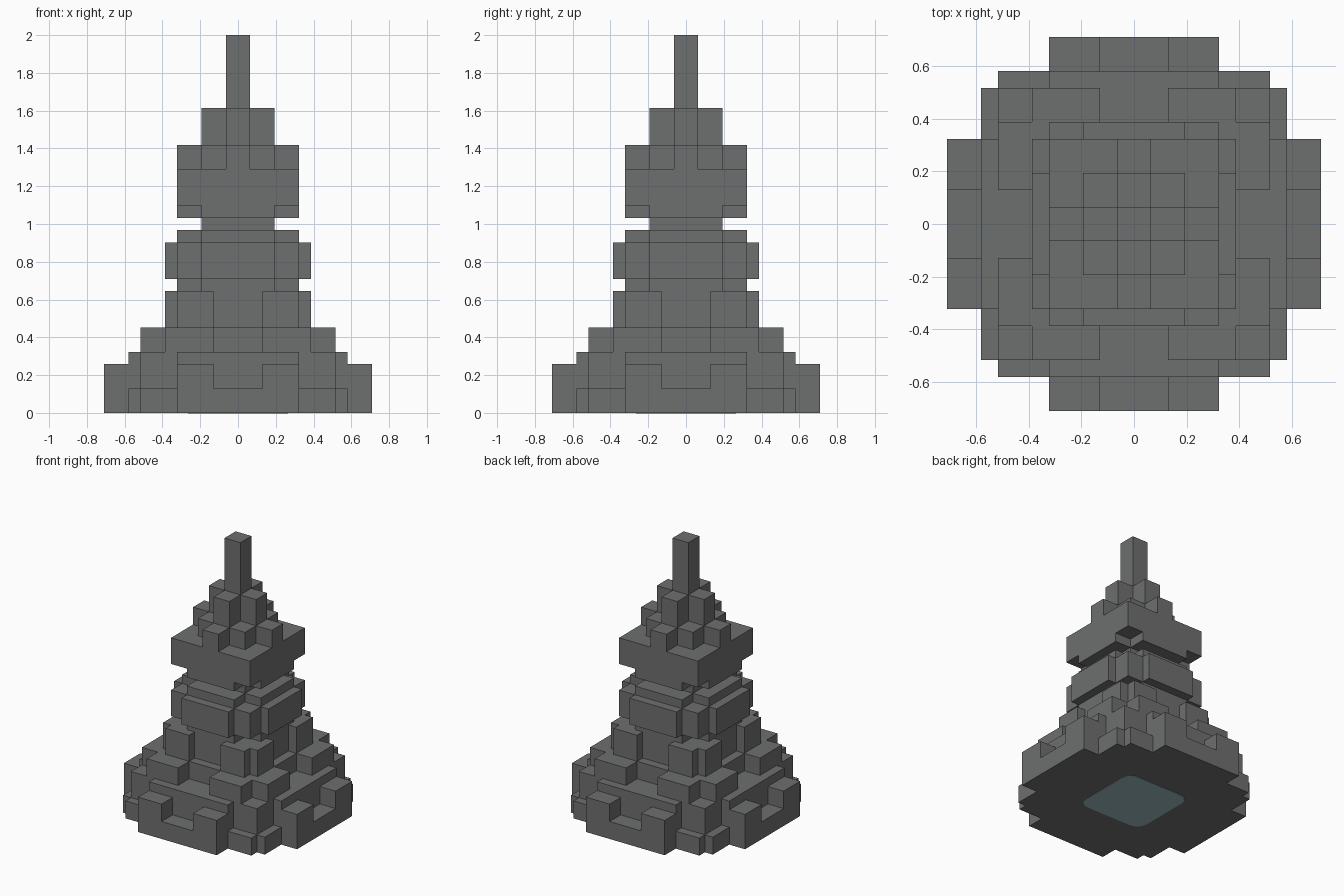
import bpy
import bmesh
import math

if "Cube" in bpy.data.objects:
    bpy.data.objects.remove(bpy.data.objects["Cube"], do_unlink=True)

U = 2 / 31  # one block unit


def make_material(name, rgb):
    mat = bpy.data.materials.new(name)
    mat.use_nodes = True
    colour = (*rgb, 1)
    mat.diffuse_color = colour
    bsdf = next(n for n in mat.node_tree.nodes if n.type == 'BSDF_PRINCIPLED')
    bsdf.inputs["Base Color"].default_value = colour
    bsdf.inputs["Roughness"].default_value = 0.8
    return mat


def prism(name, outline, z0, z1, mat):
    """Extrude a flat outline from z0 to z1 (in block units)."""
    bm = bmesh.new()
    face = bm.faces.new([bm.verts.new((x * U, y * U, z0 * U)) for x, y in outline])
    top = bmesh.ops.extrude_face_region(bm, geom=[face])["geom"]
    verts = [v for v in top if isinstance(v, bmesh.types.BMVert)]
    bmesh.ops.translate(bm, verts=verts, vec=(0, 0, (z1 - z0) * U))
    bmesh.ops.recalc_face_normals(bm, faces=bm.faces)
    mesh = bpy.data.meshes.new(name)
    bm.to_mesh(mesh)
    bm.free()
    mesh.materials.append(mat)
    obj = bpy.data.objects.new(name, mesh)
    bpy.context.collection.objects.link(obj)
    return obj


def four_way(half):
    """Mirror the corner steps of one eighth over the diagonal and both axes."""
    quarter = list(half)
    for x, y in reversed(half):
        if (y, x) not in quarter:
            quarter.append((y, x))
    back = quarter[::-1]
    return (quarter + [(-x, y) for x, y in back]
            + [(-x, -y) for x, y in quarter] + [(x, -y) for x, y in back])


stone = make_material("dark grey stone", (0.155, 0.16, 0.157))
teal = make_material("pale teal", (0.34, 0.49, 0.55))

# Tiers from the ground up: name, bottom, top, steps of one eighth of the plan
tiers = [
    ("base_slab", 0, 2, [(11, 5), (9, 5), (9, 8), (8, 8)]),
    ("base_notched_tier", 2, 4, [(9, 2), (11, 2), (11, 5), (8, 5), (8, 8)]),
    ("base_step", 4, 5, [(9, 5), (8, 5), (8, 8)]),
    ("buttress_tier", 5, 7, [(8, 2), (8, 6), (6, 6)]),
    ("corner_block_tier", 7, 10, [(5, 2), (6, 2), (6, 5), (5, 5)]),
    ("lower_neck", 10, 11, [(5, 3), (3, 3)]),
    ("plated_band", 11, 14, [(6, 3), (5, 3), (5, 5)]),
    ("band_cap", 14, 15, [(5, 3), (3, 3)]),
    ("upper_neck", 15, 16, [(3, 3)]),
    ("head_underside", 16, 17, [(5, 3), (3, 3)]),
    ("head_block", 17, 20, [(5, 5)]),
    ("crown_lower", 20, 22, [(5, 1), (3, 1), (3, 3)]),
    ("crown_upper", 22, 25, [(3, 1), (1, 1)]),
    ("spire", 25, 31, [(1, 1)]),
]
# The buttress tier has a slot in the middle of each side
tiers[3] = ("buttress_tier", 5, 7, [(6, 2), (8, 2), (8, 6), (6, 6)])

for name, z0, z1, half in tiers:
    prism(name, four_way(half), z0, z1, stone)

# Rounded square patch set in the underside
patch = []
radius, size = 1.3, 4.1
for corner in range(4):
    mid = math.radians(45 + 90 * corner)
    cx = math.copysign(size - radius, math.cos(mid))
    cy = math.copysign(size - radius, math.sin(mid))
    for i in range(6):
        a = math.radians(90 * corner + 18 * i)
        patch.append((cx + radius * math.cos(a), cy + radius * math.sin(a)))
prism("underside_patch", patch, -0.03, 0.03, teal)
